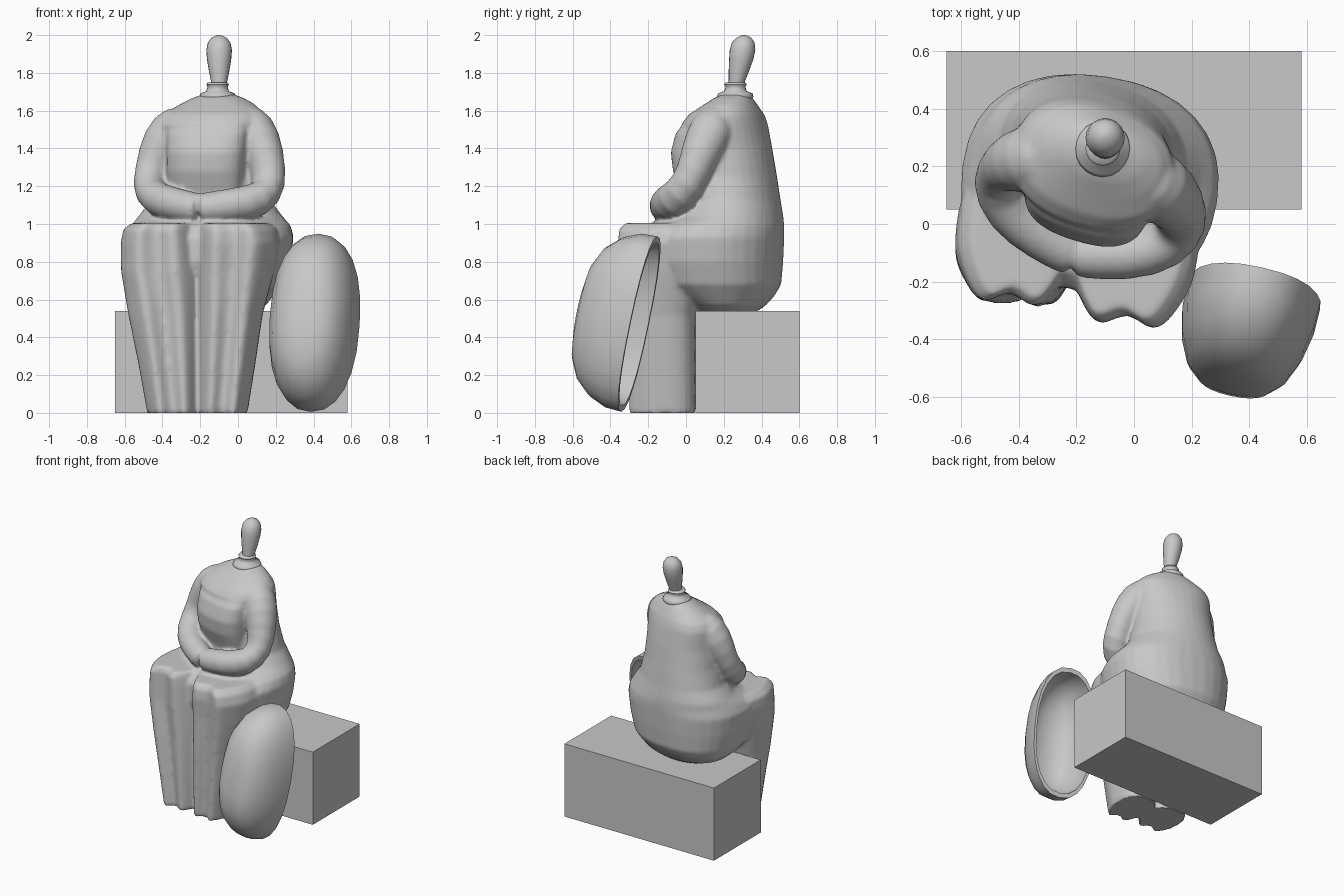
import bpy, bmesh, math
from mathutils import Vector, Matrix

stone = bpy.data.materials.new("grey stone")
stone.diffuse_color = (0.58, 0.58, 0.58, 1)


def finish(name, bm, angle=50, subsurf=0):
    bmesh.ops.recalc_face_normals(bm, faces=bm.faces[:])
    me = bpy.data.meshes.new(name)
    bm.to_mesh(me)
    bm.free()
    me.materials.append(stone)
    ob = bpy.data.objects.new(name, me)
    bpy.context.collection.objects.link(ob)
    if subsurf:
        ob.modifiers.new("smooth", 'SUBSURF').levels = subsurf
        ob.modifiers["smooth"].render_levels = subsurf
    shade(ob, angle)
    return ob


def shade(ob, angle):
    bpy.ops.object.select_all(action='DESELECT')
    ob.select_set(True)
    bpy.context.view_layer.objects.active = ob
    bpy.ops.object.shade_smooth_by_angle(angle=math.radians(angle))


def loft(name, rings, **kw):
    bm = bmesh.new()
    vs = [[bm.verts.new(p) for p in r] for r in rings]
    n = len(vs[0])
    for a, b in zip(vs, vs[1:]):
        for i in range(n):
            j = (i + 1) % n
            bm.faces.new((a[i], a[j], b[j], b[i]))
    bm.faces.new(vs[0][::-1])
    bm.faces.new(vs[-1])
    return finish(name, bm, **kw)


def oval(z, x0, x1, y0, y1, yaw=0, power=2.0, n=32, fold=0.0):
    """Superellipse ring between extents; fold ripples the front side."""
    rx, ry = (x1 - x0) / 2, (y1 - y0) / 2
    rot = Matrix.Rotation(math.radians(yaw), 3, 'Z')
    out = []
    for i in range(n):
        t = 2 * math.pi * i / n
        c, s = math.cos(t), math.sin(t)
        x = rx * math.copysign(abs(c) ** (2 / power), c)
        y = ry * math.copysign(abs(s) ** (2 / power), s)
        if fold:
            y += fold * math.cos(2 * math.pi * x / rx) * max(0, -s)
        p = rot @ Vector((x, y, 0))
        out.append(p + Vector(((x0 + x1) / 2, (y0 + y1) / 2, z)))
    return out


# Bench block
bm = bmesh.new()
bmesh.ops.create_cube(bm, size=1, matrix=Matrix.Translation((-0.035, 0.325, 0.27))
                      @ Matrix.Diagonal((1.23, 0.55, 0.54, 1)))
finish("bench", bm, 30)

parts = []
# Hips, waist, back and shoulders in one loft
parts.append(loft("robed_body", [oval(*r) for r in (
    (0.535, -0.38, 0.08, 0.06, 0.37, -8, 2.2),
    (0.57, -0.47, 0.15, 0.01, 0.42, -8, 2.2),
    (0.62, -0.53, 0.19, -0.08, 0.465, -8, 2.2),
    (0.68, -0.56, 0.235, -0.18, 0.50, -8, 2.3),
    (0.80, -0.59, 0.275, -0.23, 0.51, -8, 2.3),
    (0.93, -0.60, 0.295, -0.23, 0.515, -8, 2.3),
    (0.99, -0.57, 0.28, -0.18, 0.515, -9, 2.2),
    (1.04, -0.53, 0.24, -0.05, 0.51, -11, 2.1),
    (1.12, -0.47, 0.18, 0.00, 0.495, -14, 2.1),
    (1.25, -0.44, 0.145, 0.00, 0.475, -17, 2.1),
    (1.40, -0.425, 0.135, 0.00, 0.45, -17, 2.1),
    (1.53, -0.43, 0.14, -0.01, 0.42, -17, 2.3),
    (1.58, -0.40, 0.14, 0.03, 0.40, -17, 2.3),
    (1.63, -0.32, 0.10, 0.10, 0.37, -17, 2.1),
    (1.665, -0.25, 0.04, 0.15, 0.35, -17, 2.0),
    (1.69, -0.18, -0.03, 0.20, 0.33, -17, 2.0))]))

# Bulging front panel of the chest between the arms
parts.append(loft("chest_panel", [oval(*r) for r in (
    (1.00, -0.34, 0.00, 0.00, 0.21, -17, 2.4),
    (1.16, -0.37, 0.03, -0.01, 0.21, -17, 2.4),
    (1.28, -0.38, 0.04, -0.055, 0.21, -17, 2.4),
    (1.38, -0.38, 0.05, -0.065, 0.21, -17, 2.5),
    (1.48, -0.38, 0.06, -0.035, 0.21, -17, 2.6),
    (1.53, -0.37, 0.06, 0.01, 0.21, -17, 2.6))]))

# Draped lower legs with rippled fronts, side by side
left = ((0.0, -0.48, -0.2, -0.26, 0.05), (0.25, -0.525, -0.2, -0.265, 0.05),
        (0.52, -0.58, -0.2, -0.265, 0.05), (0.75, -0.618, -0.2, -0.265, 0.10),
        (0.90, -0.618, -0.2, -0.265, 0.20), (0.97, -0.605, -0.21, -0.265, 0.24),
        (1.005, -0.56, -0.22, -0.24, 0.22))
right = ((0.0, -0.215, 0.05, -0.285, 0.05), (0.25, -0.215, 0.09, -0.30, 0.05),
         (0.52, -0.215, 0.13, -0.315, 0.05), (0.75, -0.215, 0.19, -0.33, 0.10),
         (0.90, -0.215, 0.225, -0.345, 0.20), (0.97, -0.21, 0.21, -0.34, 0.24),
         (1.005, -0.20, 0.17, -0.31, 0.22))
for side, rows in (("left", left), ("right", right)):
    rings = [oval(z, a, b, c, d, -6 if z > 0.6 else -2, 2.6, 64, 0.025)
             for z, a, b, c, d in rows]
    parts.append(loft(side + "_draped_leg", rings))


# Sleeved arms: tubes meeting in the lap
def tube(name, path, n=12):
    pts = [Vector(p[:3]) for p in path]
    rings = []
    for i, p in enumerate(pts):
        d = pts[min(i + 1, len(pts) - 1)] - pts[max(i - 1, 0)]
        q = d.to_track_quat('Z', 'Y')
        r = path[i][3]
        rings.append([p + q @ Vector((r * math.cos(2 * math.pi * k / n),
                                      r * math.sin(2 * math.pi * k / n), 0))
                      for k in range(n)])
    return loft(name, rings, subsurf=1)


parts.append(tube("left_sleeve", (
    (-0.26, 0.24, 1.56, 0.10), (-0.365, 0.23, 1.50, 0.125),
    (-0.445, 0.205, 1.36, 0.105), (-0.485, 0.165, 1.20, 0.10),
    (-0.435, 0.045, 1.125, 0.10), (-0.31, -0.05, 1.10, 0.09),
    (-0.22, -0.10, 1.085, 0.083), (-0.205, -0.105, 1.083, 0.08))))
parts.append(tube("right_sleeve", (
    (0.00, 0.18, 1.57, 0.10), (0.085, 0.14, 1.51, 0.13),
    (0.15, 0.065, 1.36, 0.11), (0.172, 0.015, 1.20, 0.104),
    (0.125, -0.07, 1.125, 0.103), (-0.03, -0.115, 1.10, 0.092),
    (-0.19, -0.106, 1.085, 0.083), (-0.205, -0.105, 1.083, 0.08))))

# Fuse the robe, sleeves and legs into one soft carved figure
bpy.ops.object.select_all(action='DESELECT')
for p in parts:
    p.select_set(True)
bpy.context.view_layer.objects.active = parts[0]
bpy.ops.object.convert(target='MESH')
bpy.ops.object.join()
figure = bpy.context.view_layer.objects.active
figure.name = "seated_figure"
rm = figure.modifiers.new("fuse", 'REMESH')
rm.mode, rm.voxel_size = 'VOXEL', 0.011
sm = figure.modifiers.new("soften", 'SMOOTH')
sm.factor, sm.iterations = 0.5, 10
bpy.ops.object.convert(target='MESH')
for v in figure.data.vertices:      # keep the hem on the floor
    if v.co.z < 0.008:
        v.co.z = 0
shade(figure, 60)


# Collar and bulb-shaped head: (z, centre y, radius)
def turned(name, rows, x, **kw):
    loft(name, [oval(z, x - r, x + r, y - r, y + r, n=20) for z, y, r in rows], **kw)


turned("collar", ((1.65, 0.26, 0.085), (1.675, 0.26, 0.097), (1.692, 0.262, 0.090),
                  (1.703, 0.262, 0.060), (1.725, 0.262, 0.053), (1.738, 0.262, 0.060),
                  (1.75, 0.262, 0.052)), -0.108, angle=60)
turned("head", ((1.73, 0.265, 0.040), (1.76, 0.270, 0.044), (1.81, 0.280, 0.054),
                (1.87, 0.292, 0.064), (1.92, 0.299, 0.068), (1.96, 0.303, 0.060),
                (1.985, 0.306, 0.041), (1.997, 0.307, 0.018), (2.0, 0.307, 0.004)),
       -0.1, angle=70)

# Deep oval shield leaning beside the knee, hollow at the back
centre = Vector((0.415, -0.247, 0.47))
up = Vector((0.06, 0.19, 0.92)).normalized()
out = Vector((0.976, -0.217, 0)).cross(up).normalized()
across = up.cross(out).normalized()


def shell_ring(scale, depth, n=24, power=2.3):
    c = centre + out * depth
    ring = []
    for i in range(n):
        a, b = math.cos(2 * math.pi * i / n), math.sin(2 * math.pi * i / n)
        a, b = (math.copysign(abs(k) ** (2 / power), k) for k in (a, b))
        ring.append(c + across * 0.235 * scale * a + up * 0.475 * scale * b)
    return ring


outer = ((0.02, 0.335), (0.3, 0.33), (0.55, 0.31), (0.76, 0.26),
         (0.91, 0.18), (0.99, 0.09), (1.0, 0.0))
inner = ((0.93, 0.0), (0.91, 0.09), (0.83, 0.17), (0.69, 0.24),
         (0.5, 0.28), (0.27, 0.3), (0.02, 0.305))
loft("shield", [shell_ring(s, d) for s, d in outer + inner], angle=50)
